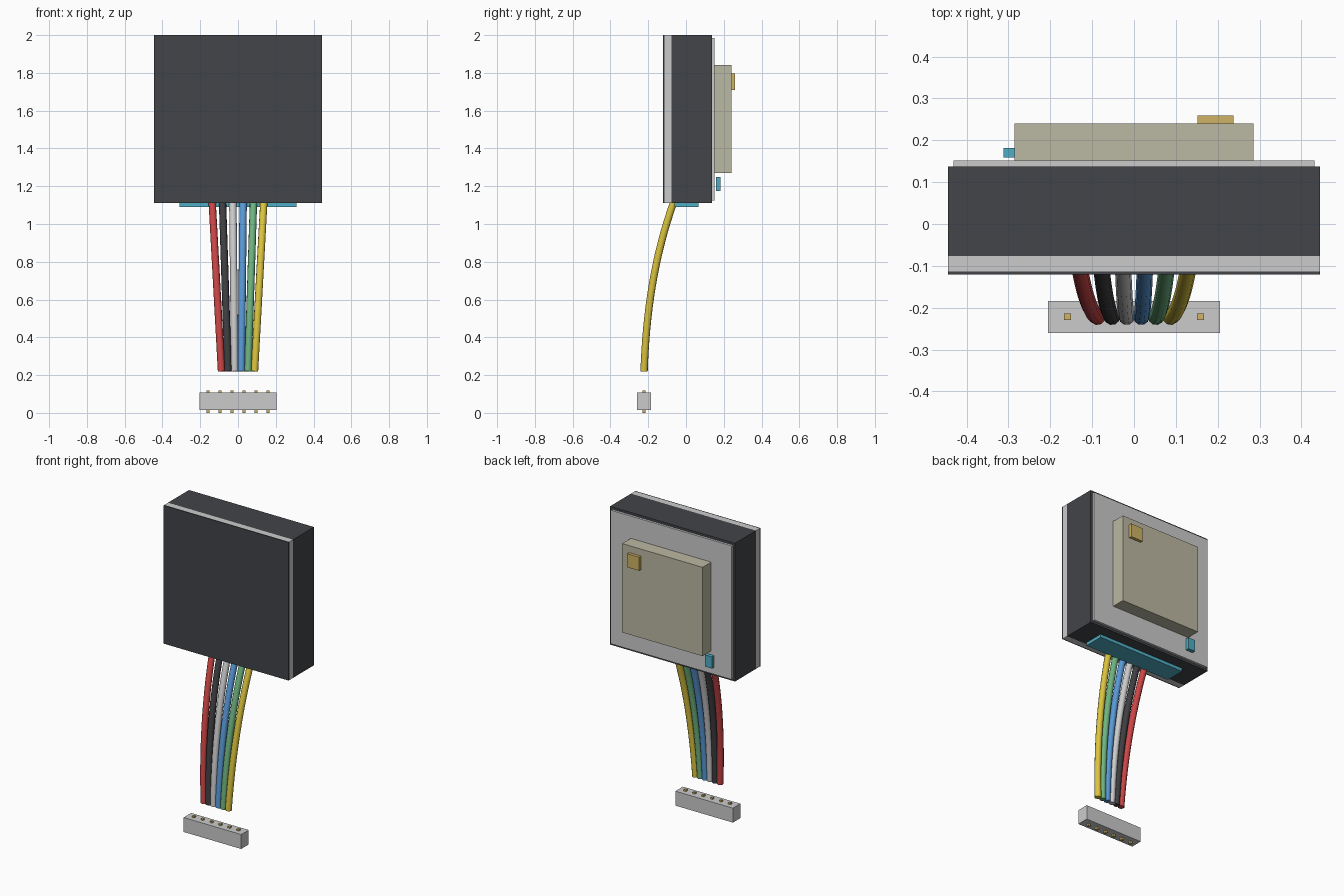
import bpy

if "Cube" in bpy.data.objects:
    bpy.data.objects.remove(bpy.data.objects["Cube"])

materials = {}


def paint(obj, color):
    if color:
        if color not in materials:
            mat = bpy.data.materials.new("paint_%d" % len(materials))
            mat.diffuse_color = (*color, 1)
            mat.use_nodes = True
            mat.node_tree.nodes["Principled BSDF"].inputs["Base Color"].default_value = mat.diffuse_color
            materials[color] = mat
        obj.data.materials.append(materials[color])


def box(name, x, y, z, color=None):
    """Box from (min, max) ranges on each axis."""
    bpy.ops.mesh.primitive_cube_add(size=1)
    obj = bpy.context.object
    obj.name = name
    for v in obj.data.vertices:
        v.co = [r[0] + (c + 0.5) * (r[1] - r[0]) for c, r in zip(v.co, (x, y, z))]
    paint(obj, color)
    return obj


DARK = (0.055, 0.058, 0.065)
CREAM = (0.5, 0.48, 0.36)
GOLD = (0.62, 0.45, 0.13)
TEAL = (0.08, 0.42, 0.55)

# Layered square housing
W = (-0.445, 0.445)
H = (1.11, 2.0)
box("front_glass", W, (-0.121, -0.114), H, DARK)
box("front_frame", W, (-0.114, -0.076), H)
box("housing", W, (-0.076, 0.137), H, DARK)
box("back_plate", (-0.431, 0.431), (0.137, 0.152), (1.125, 1.985))

# Module on the back
box("back_module", (-0.286, 0.286), (0.152, 0.24), (1.27, 1.842), CREAM)
box("gold_contact", (0.152, 0.238), (0.24, 0.259), (1.71, 1.797), GOLD)
box("small_component", (-0.312, -0.262), (0.159, 0.182), (1.175, 1.25), TEAL)

# Socket plate under the housing
box("socket_plate", (-0.31, 0.31), (-0.062, 0.067), (1.09, 1.11), TEAL)

# Six converging cables
wires = {
    "red": (0.6, 0.06, 0.06), "black": (0.05, 0.05, 0.055),
    "white": (0.55, 0.55, 0.56), "blue": (0.1, 0.32, 0.68),
    "green": (0.16, 0.46, 0.22), "yellow": (0.72, 0.56, 0.05),
}
path = [(-0.06, 1.13), (-0.17, 0.83), (-0.212, 0.52), (-0.222, 0.22)]
for i, (label, color) in enumerate(wires.items()):
    k = i - 2.5
    pts = [(k * (0.055 + (0.035 - 0.055) * n / 3), y, z) for n, (y, z) in enumerate(path)]
    curve = bpy.data.curves.new(label + "_wire", "CURVE")
    curve.dimensions = "3D"
    curve.bevel_depth = 0.0195
    curve.bevel_resolution = 3
    curve.resolution_u = 16
    curve.use_fill_caps = True
    spline = curve.splines.new("BEZIER")
    spline.bezier_points.add(1)
    a, b = spline.bezier_points
    for p in (a, b):
        p.handle_left_type = p.handle_right_type = "FREE"
    a.co, a.handle_right, b.handle_left, b.co = pts
    a.handle_left = [2 * u - v for u, v in zip(pts[0], pts[1])]
    b.handle_right = [2 * u - v for u, v in zip(pts[3], pts[2])]
    obj = bpy.data.objects.new(label + "_wire", curve)
    bpy.context.collection.objects.link(obj)
    paint(obj, color)

# Connector with six pins poking out of top and bottom
box("connector_block", (-0.205, 0.205), (-0.26, -0.184), (0.015, 0.108))
for i in range(6):
    x = (i - 2.5) * 0.0635
    box("connector_pin_%d" % (i + 1), (x - 0.008, x + 0.008), (-0.23, -0.214), (0, 0.118), GOLD)
